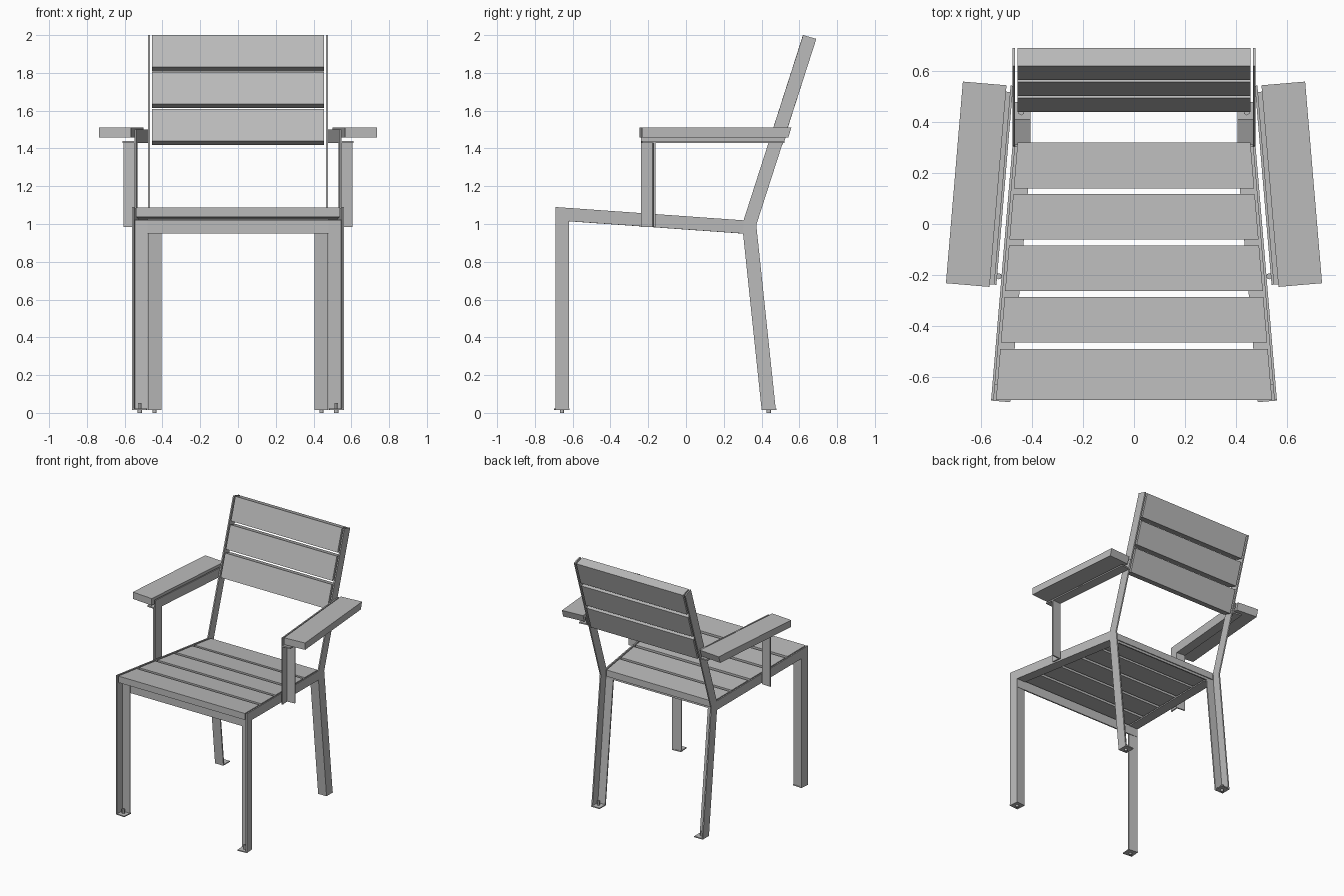
import bpy, bmesh

cube = bpy.data.objects.get("Cube")
if cube:
    bpy.data.objects.remove(cube, do_unlink=True)

grey = bpy.data.materials.new("plain grey")
grey.use_nodes = True
GREY = (0.5, 0.5, 0.5, 1)
grey.diffuse_color = GREY
grey.node_tree.nodes["Principled BSDF"].inputs["Base Color"].default_value = GREY

TAPER = 0.084      # the sides close in toward the back
HALF = 0.502       # half width of the frame at mid depth
PLATE = 0.01       # steel thickness
FLANGE = 0.075     # steel angle width


def side_plane(t, z, v):
    """t runs back along the tapered side, v points outward from it."""
    return (HALF - TAPER * t + v, t + TAPER * v, z)


def straight(t, z, v):
    return (v, t, z)


def seat_span(t, z, v):
    """v of -1..1 spans the tapered seat between the side plates."""
    return (v * (HALF - TAPER * t - 0.019), t, z)


def finish(name, bm):
    bmesh.ops.recalc_face_normals(bm, faces=bm.faces)
    mesh = bpy.data.meshes.new(name)
    bm.to_mesh(mesh)
    bm.free()
    mesh.materials.append(grey)
    obj = bpy.data.objects.new(name, mesh)
    bpy.context.collection.objects.link(obj)
    return obj


def prism(name, profile, v0, v1, place=straight, sign=1):
    """Extrude a side profile of (depth, height) points from v0 to v1."""
    bm = bmesh.new()
    rings = []
    for v in (v0, v1):
        ring = []
        for t, z in profile:
            x, y, h = place(t, z, v)
            ring.append(bm.verts.new((sign * x, y, h)))
        rings.append(ring)
        bm.faces.new(ring)
    for i in range(len(profile)):
        j = (i + 1) % len(profile)
        bm.faces.new((rings[0][i], rings[0][j], rings[1][j], rings[1][i]))
    return finish(name, bm)


def box(name, t0, t1, z0, z1, v0, v1, place=straight, sign=1):
    return prism(name, [(t0, z0), (t1, z0), (t1, z1), (t0, z1)], v0, v1, place, sign)


def peg(name, x, y, z0, z1, radius, sides):
    bm = bmesh.new()
    bmesh.ops.create_cone(bm, cap_ends=True, segments=sides, radius1=radius,
                          radius2=radius, depth=z1 - z0)
    bmesh.ops.translate(bm, verts=bm.verts, vec=(x, y, (z0 + z1) / 2))
    return finish(name, bm)


def rail_top(t):
    return 1.041 - 0.0707 * t


def rail_bottom(t):
    return rail_top(t) - 0.07


# Frame, arms and feet, mirrored left and right
for side, s in (("left", 1), ("right", -1)):
    # Front leg and seat rail: one bent plate with inward flanges
    prism(f"{side}_front_leg_and_rail",
          [(-0.69, 0.02), (-0.62, 0.02), (-0.62, rail_bottom(-0.62)),
           (0.305, rail_bottom(0.305)), (0.305, rail_top(0.305)),
           (-0.69, rail_top(-0.69))], -PLATE, 0, side_plane, s)
    box(f"{side}_front_leg_flange", -0.63, -0.62, 0.02, 1.02,
        -FLANGE, -PLATE, side_plane, s)
    prism(f"{side}_seat_ledge",
          [(-0.62, rail_bottom(-0.62)), (0.305, rail_bottom(0.305)),
           (0.305, rail_bottom(0.305) + PLATE), (-0.62, rail_bottom(-0.62) + PLATE)],
          -FLANGE, -PLATE, side_plane, s)
    # Back leg and upright: one bent plate with a flange on the leg
    prism(f"{side}_back_leg_and_upright",
          [(0.40, 0.02), (0.475, 0.02), (0.372, 0.995), (0.69, 1.98),
           (0.62, 2.0), (0.305, 1.02), (0.302, 0.95)],
          0.467, 0.477, straight, s)
    prism(f"{side}_back_leg_flange",
          [(0.40, 0.02), (0.41, 0.02), (0.312, 0.95), (0.302, 0.95)],
          0.405, 0.467, straight, s)

    # Armrest: angle post, angle rail and board
    box(f"{side}_arm_post", -0.24, -0.17, 0.985, 1.44, 0.017, 0.027, side_plane, s)
    box(f"{side}_arm_post_flange", -0.18, -0.17, 0.985, 1.43, 0.027, 0.09, side_plane, s)
    prism(f"{side}_arm_rail", [(-0.24, 1.43), (0.515, 1.43), (0.54, 1.5), (-0.24, 1.5)],
          0.017, 0.027, side_plane, s)
    box(f"{side}_arm_rail_flange", -0.24, 0.515, 1.43, 1.44,
        0.027, 0.09, side_plane, s)
    prism(f"{side}_arm_board", [(-0.25, 1.457), (0.523, 1.457), (0.54, 1.51), (-0.25, 1.51)],
          0.043, 0.214, side_plane, s)
    peg(f"{side}_arm_post_spacer", s * 0.53, -0.205, 1.02, 1.04, 0.012, 8)

    # Feet: plate, nut and round glide
    box(f"{side}_front_foot_plate", -0.692, -0.618, 0.014, 0.022,
        -FLANGE, 0, side_plane, s)
    box(f"{side}_back_foot_plate", 0.40, 0.478, 0.014, 0.022, 0.405, 0.477, straight, s)
    for end, x, y in (("front", 0.52, -0.657), ("back", 0.442, 0.438)):
        peg(f"{side}_{end}_foot_nut", s * x, y, 0.022, 0.052, 0.012, 6)
        peg(f"{side}_{end}_foot_glide", s * x, y, 0, 0.014, 0.011, 12)

# Cross rails under the seat
box("front_cross_rail", -0.63, -0.62, 0.95, 1.02, -0.545, 0.545)
box("back_cross_rail", 0.302, 0.312, 0.95, 1.01, -0.467, 0.467)

# Seat slats
for i, (t0, t1) in enumerate(((-0.69, -0.49), (-0.465, -0.287), (-0.263, -0.085),
                              (-0.06, 0.118), (0.14, 0.32))):
    prism(f"seat_slat_{i + 1}",
          [(t0, rail_top(t0) - 0.052), (t1, rail_top(t1) - 0.052),
           (t1, rail_top(t1) - 0.002), (t0, rail_top(t0) - 0.002)],
          -1, 1, seat_span)

# Back slats, stacked along the lean of the uprights
LEAN = 0.32
for i in range(3):
    top, low = 2.0 - i * 0.195, 1.83 - i * 0.195
    front_top = 0.619 - LEAN * (2.0 - top)
    front_low = 0.619 - LEAN * (2.0 - low)
    prism(f"back_slat_{i + 1}",
          [(front_low, low), (front_top, top),
           (front_top + 0.07, top - 0.022), (front_low + 0.07, low - 0.022)],
          -0.456, 0.456)
